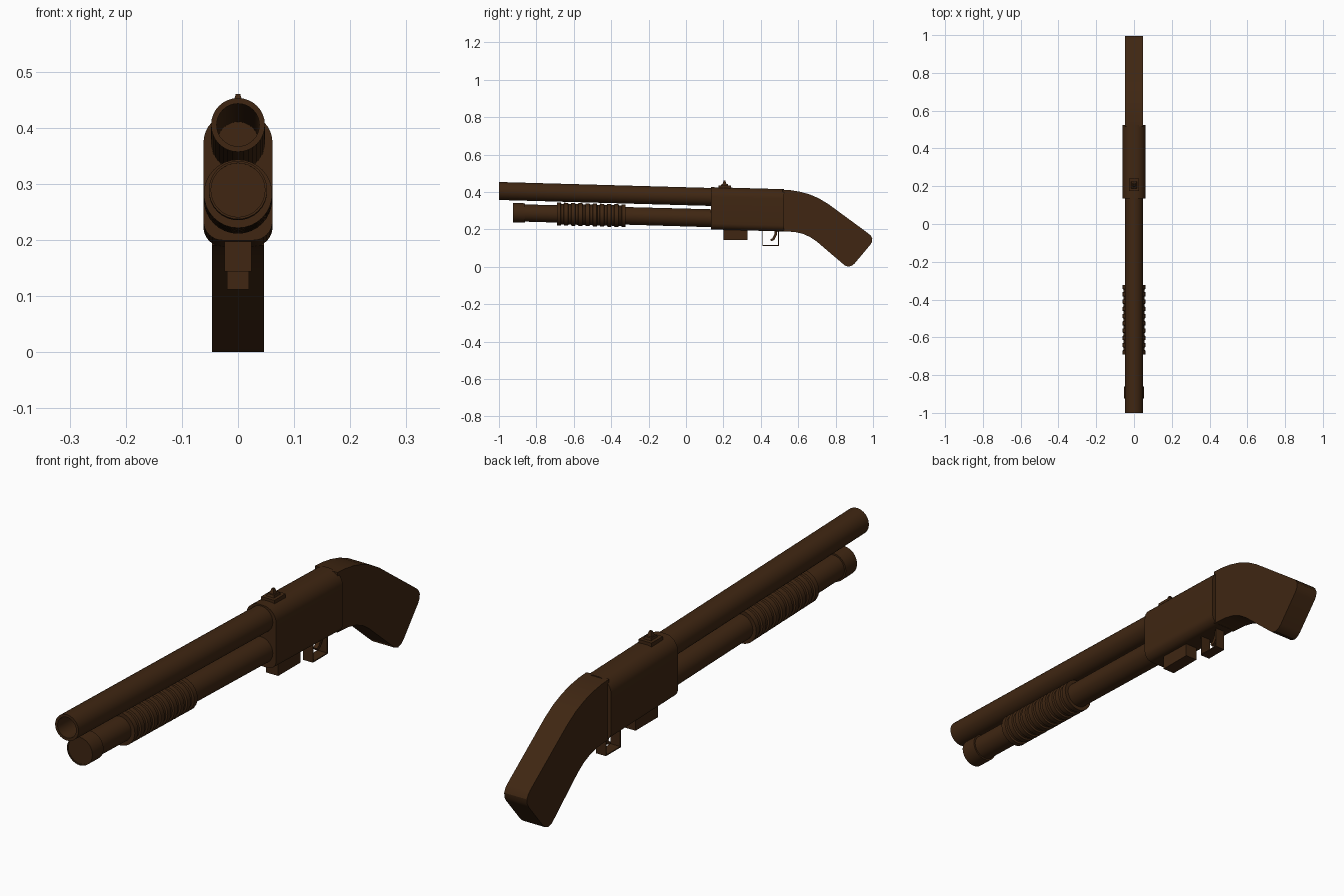
import bpy, bmesh, math

if "Cube" in bpy.data.objects:
    bpy.data.objects.remove(bpy.data.objects["Cube"])

brown = bpy.data.materials.new("dark_brown")
brown.diffuse_color = (0.05, 0.0195, 0.006, 1)
brown.use_nodes = True
brown.node_tree.nodes["Principled BSDF"].inputs["Base Color"].default_value = brown.diffuse_color
SLOPE = -0.028   # the whole upper assembly dips slightly towards the back


def finish(name, bm, smooth=True):
    bmesh.ops.recalc_face_normals(bm, faces=bm.faces[:])
    me = bpy.data.meshes.new(name)
    bm.to_mesh(me)
    bm.free()
    me.materials.append(brown)
    ob = bpy.data.objects.new(name, me)
    bpy.context.collection.objects.link(ob)
    if smooth:
        bpy.ops.object.select_all(action='DESELECT')
        ob.select_set(True)
        bpy.context.view_layer.objects.active = ob
        bpy.ops.object.shade_smooth_by_angle(angle=math.radians(32))
    return ob


def loft(name, rings, smooth=True):
    """Skin a list of rings with equal point counts and close both ends."""
    bm = bmesh.new()
    loops = [[bm.verts.new(p) for p in ring] for ring in rings]
    n = len(loops[0])
    for a, b in zip(loops, loops[1:]):
        for i in range(n):
            j = (i + 1) % n
            bm.faces.new((a[i], a[j], b[j], b[i]))
    bm.faces.new(loops[0])
    bm.faces.new(loops[-1])
    return finish(name, bm, smooth)


def turned(name, profile, z0, y0, sides=32):
    """Round part along y from (y, radius) pairs, following the slope."""
    rings = []
    for y, r in profile:
        zc = z0 + SLOPE * (y - y0)
        rings.append([(r * math.cos(2 * math.pi * i / sides), y,
                       zc + r * math.sin(2 * math.pi * i / sides))
                      for i in range(sides)])
    return loft(name, rings)


def box(name, x, y, z, top=1.0):
    """Box with half width x, y and z ranges; top scales the upper face."""
    ym = (y[0] + y[1]) / 2
    rings = []
    for zz, s in ((z[0], 1.0), (z[1], top)):
        rings.append([(sx * x * s, ym + sy * (y[1] - y[0]) / 2 * s, zz)
                      for sx, sy in ((-1, -1), (1, -1), (1, 1), (-1, 1))])
    return loft(name, rings, False)


def extrude_side(name, pts, half):
    """Side profile of (y, z) points given thickness across x."""
    return loft(name, [[(s * half, y, z) for y, z in pts] for s in (-1, 1)])


# Hollow barrel
turned("barrel", [(0.12, 0.037), (-1, 0.038), (-1, 0.048), (0.2, 0.048)], 0.405, -1)

# Magazine tube with end cap and shallow recessed face
turned("magazine_tube", [(-0.87, 0.046), (0.2, 0.048)], 0.289, -0.925)
turned("magazine_cap", [(-0.922, 0.046), (-0.922, 0.048), (-0.925, 0.048),
                        (-0.925, 0.052), (-0.86, 0.052), (-0.86, 0.04)], 0.289, -0.925)

# Ribbed pump handle
ribs, start, pitch = 10, -0.69, 0.0385
profile = [(start, 0.045)]
for i in range(ribs):
    y = start + i * pitch
    profile += [(y, 0.061), (y + 0.02, 0.061)]
    if i < ribs - 1:
        profile += [(y + 0.023, 0.055), (y + pitch - 0.003, 0.055)]
profile.append((start + (ribs - 1) * pitch + 0.02, 0.045))
turned("pump_handle", profile, 0.289, -0.925)


# Receiver with rounded cross-section
def receiver_ring(y, zc, grow=0.0):
    hw, hh = 0.0615 + grow, 0.113 + grow
    ring = []
    for sx, sz, r, start_angle in ((1, 1, 0.052, 0), (-1, 1, 0.052, 90),
                                   (-1, -1, 0.034, 180), (1, -1, 0.034, 270)):
        for k in range(9):
            a = math.radians(start_angle + 90 * k / 8)
            ring.append((sx * (hw - r) + r * math.cos(a), y,
                         zc + sz * (hh - r) + r * math.sin(a)))
    return ring


loft("receiver", [receiver_ring(0.135, 0.3125), receiver_ring(0.525, 0.3015)])

# Curved grip
grip_profile = [(0.515, 0.412), (0.56, 0.409), (0.61, 0.401), (0.66, 0.387),
                (0.71, 0.366), (0.76, 0.336), (0.975, 0.178), (0.988, 0.166),
                (0.996, 0.15), (0.994, 0.132), (0.985, 0.117), (0.902, 0.018),
                (0.888, 0.006), (0.87, 0.0), (0.85, 0.006), (0.70, 0.134),
                (0.665, 0.158), (0.625, 0.176), (0.58, 0.186), (0.515, 0.19)]
extrude_side("grip", grip_profile, 0.0465)

# Block under the receiver
box("loading_block", 0.0245, (0.2, 0.33), (0.144, 0.21))

# Trigger guard strap and trigger
t = 0.004
guard = [(0.409, 0.2), (0.409, 0.112), (0.496, 0.112), (0.496, 0.2),
         (0.496 - t, 0.2), (0.496 - t, 0.112 + t), (0.409 + t, 0.112 + t), (0.409 + t, 0.2)]
extrude_side("trigger_guard", guard, 0.02)
extrude_side("trigger", [(0.474, 0.2), (0.472, 0.172), (0.462, 0.152), (0.45, 0.145),
                         (0.455, 0.136), (0.472, 0.143), (0.485, 0.168), (0.49, 0.2)], 0.008)

# Stepped rear sight
box("sight_base", 0.027, (0.174, 0.24), (0.41, 0.434))
box("sight_step", 0.016, (0.187, 0.227), (0.43, 0.443), 0.85)
box("sight_post", 0.01, (0.195, 0.217), (0.44, 0.46), 0.4)
